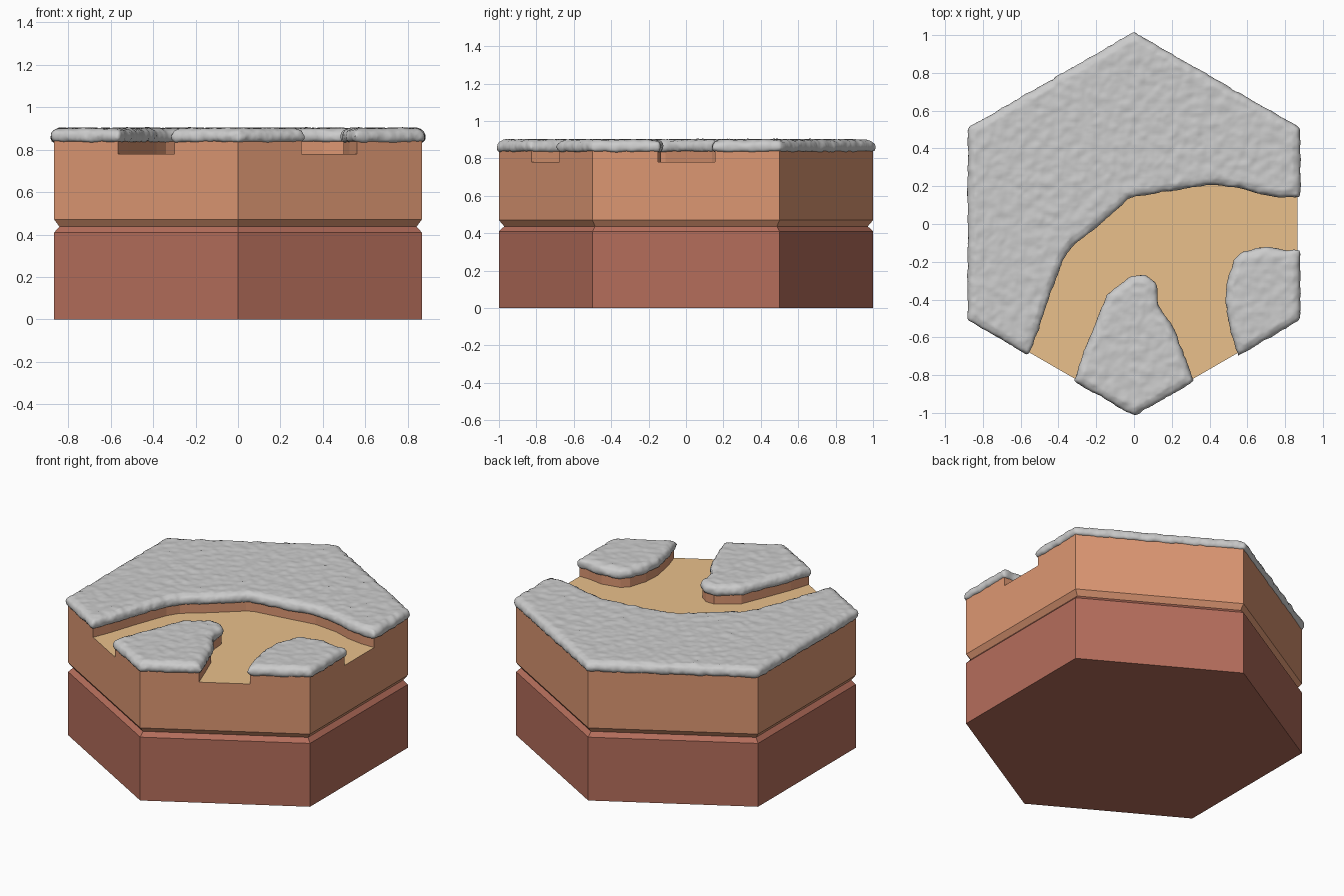
import bpy, bmesh, math
from mathutils import Vector

if "Cube" in bpy.data.objects:
    bpy.data.objects.remove(bpy.data.objects["Cube"])


def material(name, rgb):
    m = bpy.data.materials.new(name)
    m.diffuse_color = (*rgb, 1)
    m.use_nodes = True
    m.node_tree.nodes["Principled BSDF"].inputs["Base Color"].default_value = m.diffuse_color
    return m


BROWN = material("brown_earth", (0.72, 0.31, 0.17))
RED = material("red_earth", (0.46, 0.155, 0.105))
SAND = material("sand", (0.82, 0.53, 0.26))


def loft(name, rings, mats=()):
    """Stack rings of equal point count [(points2d, z), ...] into a closed solid."""
    bm = bmesh.new()
    loops = [[bm.verts.new((x, y, z)) for x, y in pts] for pts, z in rings]
    n = len(loops[0])
    for a, b in zip(loops, loops[1:]):
        for i in range(n):
            j = (i + 1) % n
            bm.faces.new((a[i], a[j], b[j], b[i]))
    bm.faces.new(loops[0][::-1])
    top = bm.faces.new(loops[-1])
    if len(mats) > 1:
        top.material_index = 1
    bmesh.ops.recalc_face_normals(bm, faces=bm.faces)
    me = bpy.data.meshes.new(name)
    bm.to_mesh(me)
    bm.free()
    for m in mats:
        me.materials.append(m)
    ob = bpy.data.objects.new(name, me)
    bpy.context.collection.objects.link(ob)
    return ob


def hexagon(r):
    return [(r * math.sin(math.pi / 3 * i), -r * math.cos(math.pi / 3 * i)) for i in range(6)]


def offset(pts, d):
    """Push a counter-clockwise outline outwards by d."""
    out = []
    for i, p in enumerate(pts):
        p = Vector(p)
        e1 = (p - Vector(pts[i - 1])).normalized()
        e2 = (Vector(pts[(i + 1) % len(pts)]) - p).normalized()
        n1, n2 = Vector((e1.y, -e1.x)), Vector((e2.y, -e2.x))
        out.append(tuple(p + (n1 + n2) * d / (1 + n1.dot(n2))))
    return out


# Hexagonal base layers meeting in a V groove
loft("lower_layer", [(hexagon(1), 0), (hexagon(1), 0.41), (hexagon(0.972), 0.437)], [RED])
loft("upper_layer", [(hexagon(0.972), 0.437), (hexagon(1), 0.47), (hexagon(1), 0.78)],
     [BROWN, SAND])

# Raised areas around the forked path
H = math.sqrt(3) / 2
AREAS = {
    "rear": [(H, 0.155), (H, 0.5), (0, 1), (-H, 0.5), (-H, -0.5), (-0.565, -0.674),
             (-0.52, -0.56), (-0.46, -0.38), (-0.385, -0.18), (-0.34, -0.11), (-0.2, 0.0),
             (-0.04, 0.14), (0.0, 0.16), (0.2, 0.19), (0.4, 0.222), (0.56, 0.205),
             (0.67, 0.17), (0.77, 0.155)],
    "front": [(-0.30, -0.827), (0, -1), (0.30, -0.827), (0.25, -0.69), (0.2, -0.56),
              (0.115, -0.44), (0.105, -0.32), (0.06, -0.288), (0.0, -0.285),
              (-0.05, -0.32), (-0.13, -0.38), (-0.2, -0.55), (-0.26, -0.70)],
    "right": [(0.56, -0.677), (H, -0.5), (H, -0.15), (0.8, -0.15), (0.7, -0.135),
              (0.58, -0.16), (0.54, -0.2), (0.505, -0.31), (0.498, -0.42), (0.525, -0.57)],
}
CAP = [(-0.005, 0.834), (0.012, 0.842), (0.015, 0.866), (0.006, 0.888), (-0.02, 0.9)]

clouds = bpy.data.textures.new("lumps", 'CLOUDS')
clouds.noise_scale = 0.05

for name, pts in AREAS.items():
    loft(name + "_bank", [(pts, 0.78), (pts, 0.86)], [BROWN])
    # Soft lumpy ground cover, slightly overhanging the bank
    cap = loft(name + "_cover", [(offset(pts, d), z) for d, z in CAP])
    rm = cap.modifiers.new("remesh", 'REMESH')
    rm.mode = 'VOXEL'
    rm.voxel_size = 0.012
    rm.use_smooth_shade = True
    sm = cap.modifiers.new("soften", 'SMOOTH')
    sm.factor, sm.iterations = 0.5, 4
    dp = cap.modifiers.new("lumps", 'DISPLACE')
    dp.texture, dp.texture_coords = clouds, 'LOCAL'
    dp.strength, dp.mid_level = 0.014, 0.45
